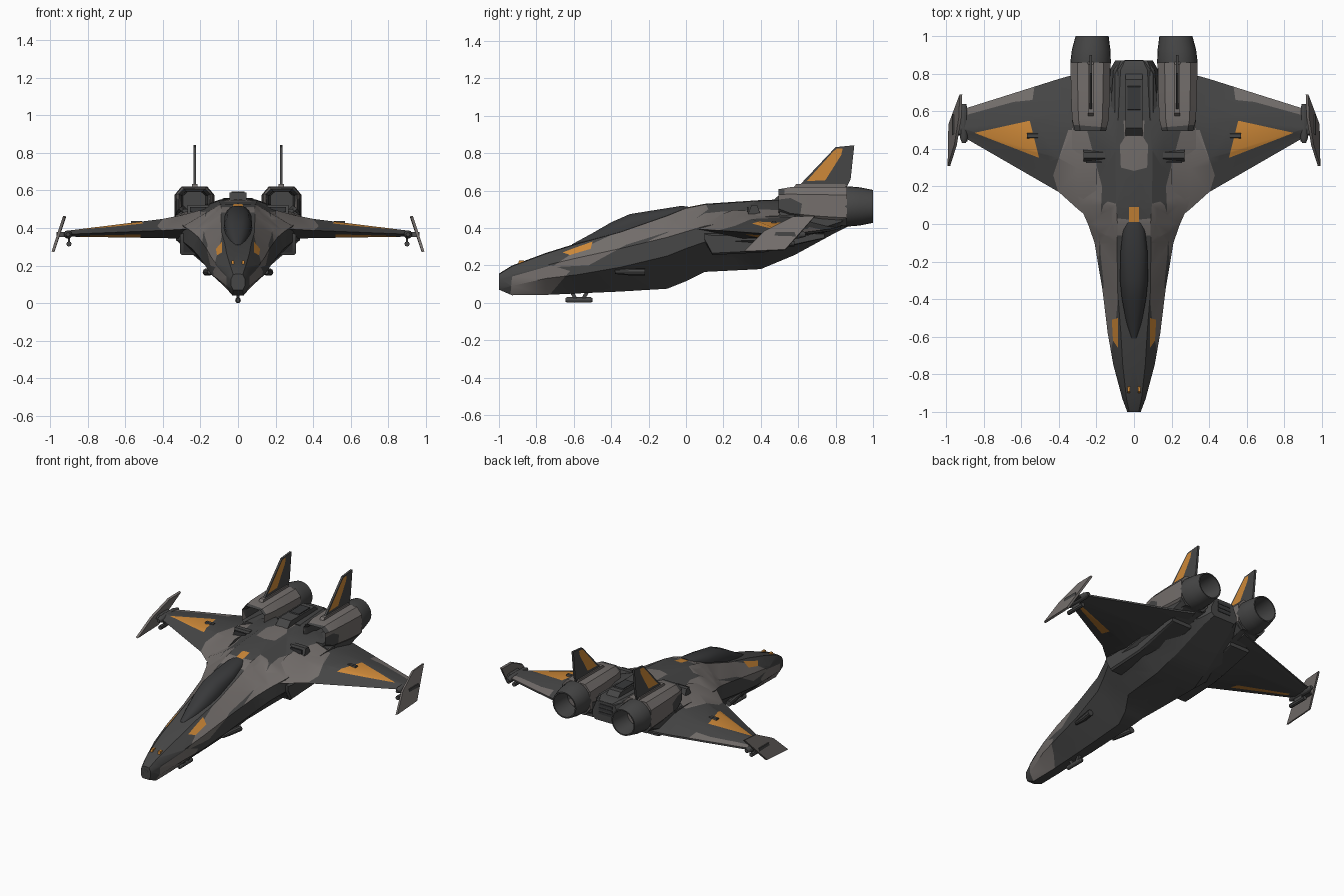
import bpy, bmesh, math
from mathutils import Vector

if "Cube" in bpy.data.objects:
    bpy.data.objects.remove(bpy.data.objects["Cube"])

def material(name, rgb):
    m = bpy.data.materials.new(name)
    m.diffuse_color = (*rgb, 1)
    m.use_nodes = True
    m.node_tree.nodes["Principled BSDF"].inputs["Base Color"].default_value = m.diffuse_color
    return m

MATS = [material("dark_grey", (0.062, 0.062, 0.062)),
        material("warm_light_grey", (0.175, 0.158, 0.15)),
        material("orange", (0.62, 0.25, 0.04)),
        material("canopy_black", (0.04, 0.041, 0.043))]
DARK, LIGHT, ORANGE, GLASS = range(4)

def inside(p, poly):
    hit = False
    for (ax, ay), (bx, by) in zip(poly, poly[1:] + poly[:1]):
        if (ay > p[1]) != (by > p[1]) and p[0] < (bx - ax) * (p[1] - ay) / (by - ay) + ax:
            hit = not hit
    return hit

def paint(bm, poly, mat, axes=(0, 1), facing=None):
    """Cut the outline of poly (seen along one axis) into the mesh and colour the faces in it."""
    u, v = axes
    lo = [min(p[k] for p in poly) for k in (0, 1)]
    hi = [max(p[k] for p in poly) for k in (0, 1)]

    def picked():
        out = []
        for f in bm.faces:
            if facing and f.normal.dot(Vector(facing)) < 0.12:
                continue
            if all(max(q.co[a] for q in f.verts) > lo[k] and min(q.co[a] for q in f.verts) < hi[k]
                   for k, a in enumerate(axes)):
                out.append(f)
        return out
    for a, b in zip(poly, poly[1:] + poly[:1]):
        co, no = Vector(), Vector()
        co[u], co[v] = a
        no[u], no[v] = b[1] - a[1], a[0] - b[0]
        fs = picked()
        geom = list({e for f in fs for e in f.edges}) + list({q for f in fs for q in f.verts}) + fs
        bmesh.ops.bisect_plane(bm, geom=geom, dist=1e-5, plane_co=co, plane_no=no)
        bm.normal_update()
    for f in picked():
        c = f.calc_center_median()
        if inside((c[u], c[v]), poly):
            f.material_index = mat

def loft(rings, mat=DARK, closed=True, caps=(True, True)):
    """Skin between rings of points; open rings run bottom to top on the +x side."""
    bm = bmesh.new()
    vs = [[bm.verts.new(p) for p in r] for r in rings]
    n = len(vs[0])
    for a, b in zip(vs, vs[1:]):
        for j in range(n if closed else n - 1):
            k = (j + 1) % n
            bm.faces.new((a[j], b[j], b[k], a[k]))
    if caps[0]:
        bm.faces.new(vs[0])
    if caps[1]:
        bm.faces.new(vs[-1][::-1])
    for f in bm.faces:
        f.material_index = mat
    if closed:
        bmesh.ops.recalc_face_normals(bm, faces=bm.faces)
    bmesh.ops.triangulate(bm, faces=bm.faces)
    bm.normal_update()
    return bm

def finish(name, bm, mirror=True, angle=28):
    me = bpy.data.meshes.new(name)
    bm.to_mesh(me)
    bm.free()
    ob = bpy.data.objects.new(name, me)
    bpy.context.collection.objects.link(ob)
    for m in MATS:
        me.materials.append(m)
    bpy.ops.object.select_all(action='DESELECT')
    ob.select_set(True)
    bpy.context.view_layer.objects.active = ob
    bpy.ops.object.shade_smooth_by_angle(angle=math.radians(angle))
    if mirror:
        ob.modifiers.new("mirror", 'MIRROR')
    return ob

def octagon(y, cx, hw, zb, zt, c=0.35):
    """Rectangle with cut corners, standing across the y axis."""
    k, d = hw * c, (zt - zb) * c * 0.6
    return [(cx - hw + k, y, zb), (cx + hw - k, y, zb), (cx + hw, y, zb + d), (cx + hw, y, zt - d),
            (cx + hw - k, y, zt), (cx - hw + k, y, zt), (cx - hw, y, zt - d), (cx - hw, y, zb + d)]

def circle(y, r, cx, cz, n=24):
    return [(cx + r * math.cos(2 * math.pi * i / n), y, cz + r * math.sin(2 * math.pi * i / n)) for i in range(n)]

def box(x0, x1, y0, y1, z0, z1, slope=0.0):
    """Box whose front and rear tops are pulled in by slope."""
    return [[(x, y0, z0), (x, y1, z0), (x, y1 - slope, z1), (x, y0 + slope, z1)] for x in (x0, x1)]

# Fuselage: y, keel width, keel z, side width, side low z, side high z, deck width, deck z
HULL = [(-1.0, .025, .07, .036, .09, .13, .025, .152), (-.93, .03, .04, .062, .09, .15, .04, .195),
        (-.75, .03, .042, .110, .13, .20, .06, .262), (-.58, .03, .05, .140, .15, .24, .07, .315),
        (-.35, .035, .06, .168, .19, .29, .088, .378), (-.1, .04, .075, .21, .25, .35, .09, .465),
        (0.0, .07, .115, .245, .29, .38, .088, .505), (.1, .13, .165, .29, .325, .41, .095, .525),
        (.4, .15, .18, .33, .335, .46, .10, .545), (.58, .13, .255, .33, .36, .47, .10, .55),
        (.8, .10, .375, .14, .40, .46, .10, .55), (.87, .08, .41, .10, .43, .47, .07, .54)]
bm = loft([[(0, y, kz), (kw, y, kz), (w, y, z1), (w, y, z2), (dw, y, dz), (0, y, dz + .004)]
           for y, kw, kz, w, z1, z2, dw, dz in HULL], closed=False)
UP, SIDE = (0, 0, 1), (1, 0, 0)
paint(bm, [(.19, -.22), (.28, .03), (.40, .2), (.36, .55), (.25, .5), (.17, .2)], LIGHT, facing=UP)
paint(bm, [(-.01, -.06), (.10, -.06), (.11, .0), (.09, .03), (-.01, .02)], LIGHT, facing=UP)
paint(bm, [(-.01, .28), (.07, .3), (.075, .42), (.05, .46), (.06, .62), (-.01, .62)], LIGHT, facing=UP)
paint(bm, [(-.72, .19), (-.52, .20), (-.32, .31), (0, .41), (.12, .50), (.1, .54), (-.1, .47),
           (-.35, .385), (-.6, .27)], LIGHT, axes=(1, 2), facing=SIDE)
paint(bm, [(-.94, .03), (-.74, .03), (-.62, .17), (-.72, .2), (-.93, .14)], LIGHT, axes=(1, 2), facing=SIDE)
paint(bm, [(.085, -.5), (.118, -.51), (.112, -.62), (.085, -.66)], ORANGE, facing=UP)
paint(bm, [(-.01, 0), (.026, 0), (.026, .09), (-.01, .09)], ORANGE, facing=UP)
finish("fuselage", bm)

# Canopy: y, half width, base z, top z
CANOPY = [(-.61, .018, .28, .312), (-.5, .045, .31, .372), (-.4, .064, .33, .43), (-.3, .074, .36, .474),
          (-.15, .072, .42, .498), (-.03, .058, .46, .517), (.01, .045, .47, .515)]
finish("canopy", loft([[(0, y, b), (w, y, b), (w, y, b + (t - b) * .55), (w * .75, y, b + (t - b) * .85),
                        (w * .35, y, t), (0, y, t)] for y, w, b, t in CANOPY], GLASS, closed=False), angle=40)

# Main wings: x, leading y, trailing y, bottom z, top z
WING = [(.20, .0, .83, .34, .495), (.30, .08, .80, .343, .468), (.40, .17, .772, .346, .448),
        (.92, .47, .608, .354, .384)]
rings = []
for x, a, b, z0, z1 in WING:
    c, m = b - a, z0 + (z1 - z0) * .4
    rings.append([(x, a, m), (x, a + c * .3, z1), (x, a + c * .65, z1 - .005), (x, b, m + .008),
                  (x, b, m - .004), (x, a + c * .65, z0), (x, a + c * .3, z0)])
bm = loft(rings)
paint(bm, [(.505, .352), (.555, .55), (.85, .485)], ORANGE, facing=UP)
paint(bm, [(.53, .73), (.54, .66), (.64, .65), (.93, .57), (.93, .62)], LIGHT, facing=UP)
paint(bm, [(.19, -.1), (.40, .16), (.43, .26), (.35, .5), (.2, .5)], LIGHT, facing=UP)
paint(bm, [(.52, .31), (.84, .475), (.84, .505), (.52, .385)], ORANGE, facing=(0, 0, -1))
finish("wing", bm)

# Wing tip fins and their pods
tip = [(.992, .31, .275), (.988, .53, .285), (.928, .69, .465), (.932, .57, .46), (.957, .42, .385)]
finish("tip_fin", loft([tip, [(x - .014, y, z - .004) for x, y, z in tip]], LIGHT))
finish("tip_pod", loft([circle(y, r, .905, .365, 12) for y, r in
                        ((.43, .01), (.46, .022), (.6, .022), (.64, .012))]))
finish("tip_mount", loft(box(.9, .965, .47, .59, .352, .378, .01)))
finish("tip_gun", loft([circle(y, .014, .9, .315, 8) for y in (.44, .58)]))
finish("tip_gun_strut", loft(box(.895, .905, .48, .55, .315, .36)))

# Engine nacelles with hollow intakes
NAC = [(.66, .06, .50, .59), (.52, .07, .49, .595), (.495, .083, .475, .607), (.56, .098, .44, .618),
       (.72, .104, .42, .62), (.86, .106, .41, .62)]
bm = loft([octagon(y, .232, *s) for y, *s in NAC], LIGHT)
for f in bm.faces:
    c = f.calc_center_median()
    if f.normal.y < -.5 or (abs(c.x - .232) < .078 and .495 < c.z < .59) or c.z < .44:
        f.material_index = DARK
paint(bm, [(.48, .40), (.6, .40), (.62, .53), (.56, .56), (.48, .55)], DARK, axes=(1, 2), facing=SIDE)
paint(bm, [(.1, .48), (.35, .48), (.35, .53), (.1, .51)], DARK, facing=UP)
finish("engine_nacelle", bm)
finish("nacelle_base", loft([octagon(y, .225, .1, zb, zt) for y, zb, zt in
                             ((.5, .36, .5), (.65, .34, .5), (.84, .415, .52))]))

# Exhaust nozzles, open at the back
NOZ = [(.83, .104, .232), (.86, .108, .231), (.93, .102, .228), (1.0, .088, .223), (1.0, .080, .223),
       (.84, .07, .228)]
finish("exhaust_nozzle", loft([circle(y, r, x, .515) for y, r, x in NOZ]))

# Tail fins with orange panels on both faces
fin = [(.58, .60), (.80, .832), (.90, .842), (.88, .66), (.85, .60)]
bm = loft([[(x, y, z) for y, z in fin] for x in (.224, .238)])
paint(bm, [(.645, .65), (.785, .806), (.805, .824), (.838, .826), (.83, .79), (.745, .655)], ORANGE, axes=(1, 2))
finish("tail_fin", bm)
finish("fin_root", loft(box(.216, .246, .56, .88, .6, .635, .03), LIGHT))

# Dorsal spine and rear deck
finish("dorsal_spine", loft(box(-.045, .045, .46, .82, .54, .588, .05)), mirror=False)
finish("spine_hatch", loft(box(-.035, .035, .6, .74, .58, .594, .01), GLASS), mirror=False)
finish("rear_deck", loft([octagon(y, 0, w, a, b) for y, w, a, b in
                          ((.55, .13, .40, .555), (.82, .11, .42, .56), (.868, .075, .44, .545))]), mirror=False)
for i in range(3):
    finish("rear_vent", loft(box(-.05, .05, .866, .874, .455 + i * .027, .472 + i * .027), GLASS), mirror=False)

# Belly intakes beneath the wing roots
finish("belly_intake", loft([octagon(y, .235, .075, a, b, .15) for y, a, b in
                             ((.10, .335, .37), (.14, .255, .37), (.42, .27, .37), (.74, .345, .37))]))
finish("belly_intake_mouth", loft([[(x, y, z) for x, y, z in
                                    ((.18, .103, .325), (.29, .103, .325), (.29, .13, .27), (.18, .13, .27))],
                                   [(.18, .11, .33), (.29, .11, .33), (.29, .14, .275), (.18, .14, .275)]], GLASS))

# Small surface details
finish("shoulder_vent", loft(box(.155, .27, .33, .40, .47, .522, .02)))
finish("shoulder_vent_slot", loft(box(.17, .255, .325, .335, .485, .512), GLASS))
finish("wing_vent", loft(box(.51, .57, .45, .49, .41, .437, .01)))
finish("side_cannon", loft([circle(y, r, x, .165, 10) for y, r, x in
                            ((-.38, .012, .15), (-.3, .02, .155), (-.22, .02, .168))]))
finish("nose_sensor", loft([octagon(y, 0, w, .085, .138) for y, w in ((-1.0, .024), (-.98, .03))], GLASS), mirror=False)
finish("nose_light", loft(box(.02, .035, -.9, -.86, .205, .226, .008), ORANGE))

# Chin gun on two struts
finish("chin_gun", loft([circle(y, r, 0, .015, 12) for y, r in
                         ((-.645, .009), (-.635, .015), (-.51, .015), (-.5, .009))]), mirror=False)
for y0, y1 in ((-.59, -.615), (-.55, -.525)):
    finish("gun_strut", loft([[(x, y + d, z) for x, d in ((-.009, -.011), (.009, -.011), (.009, .011), (-.009, .011))]
                              for y, z in ((y0, .02), (y1, .065))]), mirror=False)
